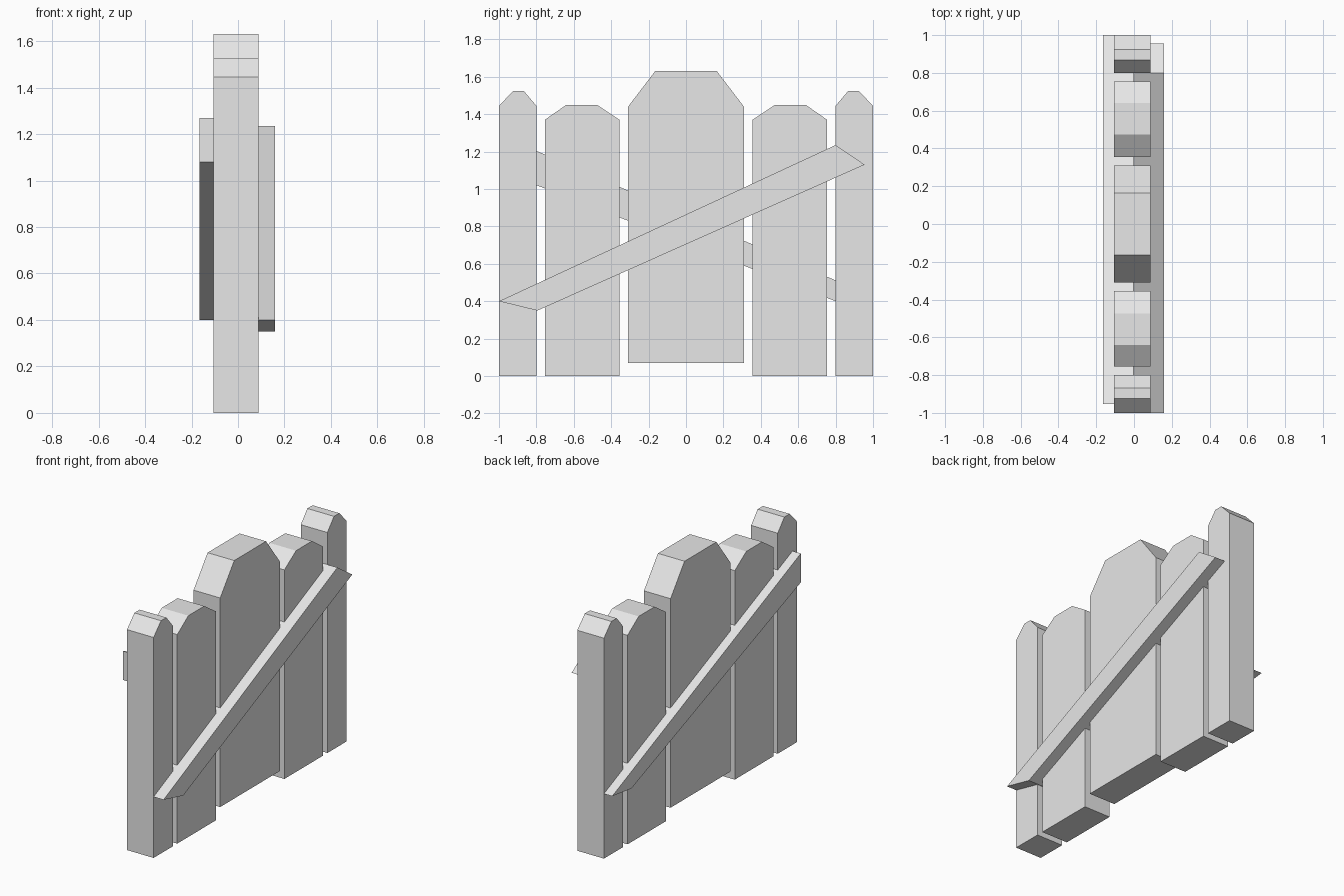
import bpy
import bmesh

cube = bpy.data.objects.get("Cube")
if cube:
    bpy.data.objects.remove(cube, do_unlink=True)

grey = bpy.data.materials.new("plain light grey")
grey.use_nodes = True
grey.diffuse_color = (0.8, 0.8, 0.8, 1)
grey.node_tree.nodes["Principled BSDF"].inputs["Base Color"].default_value = (0.8, 0.8, 0.8, 1)


def board(name, outline, x0, x1):
    """Extrude a side outline of (y, z) points from x0 to x1."""
    bm = bmesh.new()
    face = bm.faces.new([bm.verts.new((x0, y, z)) for y, z in outline])
    grown = bmesh.ops.extrude_face_region(bm, geom=[face])["geom"]
    moved = [v for v in grown if isinstance(v, bmesh.types.BMVert)]
    bmesh.ops.translate(bm, vec=(x1 - x0, 0, 0), verts=moved)
    bmesh.ops.recalc_face_normals(bm, faces=bm.faces)
    mesh = bpy.data.meshes.new(name)
    bm.to_mesh(mesh)
    bm.free()
    mesh.materials.append(grey)
    bpy.context.collection.objects.link(bpy.data.objects.new(name, mesh))


def plank(name, y0, y1, flat0, flat1, bottom, shoulder, top):
    """Upright plank with chamfered top corners."""
    board(name, [(y0, bottom), (y1, bottom), (y1, shoulder),
                 (flat1, top), (flat0, top), (y0, shoulder)], -0.105, 0.088)


# Upright planks, mirrored about the wide middle one
plank("middle_plank", -0.31, 0.31, -0.165, 0.165, 0.07, 1.44, 1.63)
for side, s in (("front", -1), ("back", 1)):
    plank(side + "_inner_plank", s * 0.355, s * 0.755, s * 0.475, s * 0.64, 0, 1.37, 1.45)
    plank(side + "_end_post", s * 0.8, s, s * 0.868, s * 0.923, 0, 1.445, 1.525)

# Diagonal braces, one on each face of the fence
board("left_brace", [(-1, 0.4), (-0.795, 0.35), (0.955, 1.13), (0.8, 1.235)], -0.003, 0.16)
board("right_brace", [(1, 0.425), (0.8, 0.4), (-0.953, 1.08), (-0.953, 1.27)], -0.165, -0.003)
